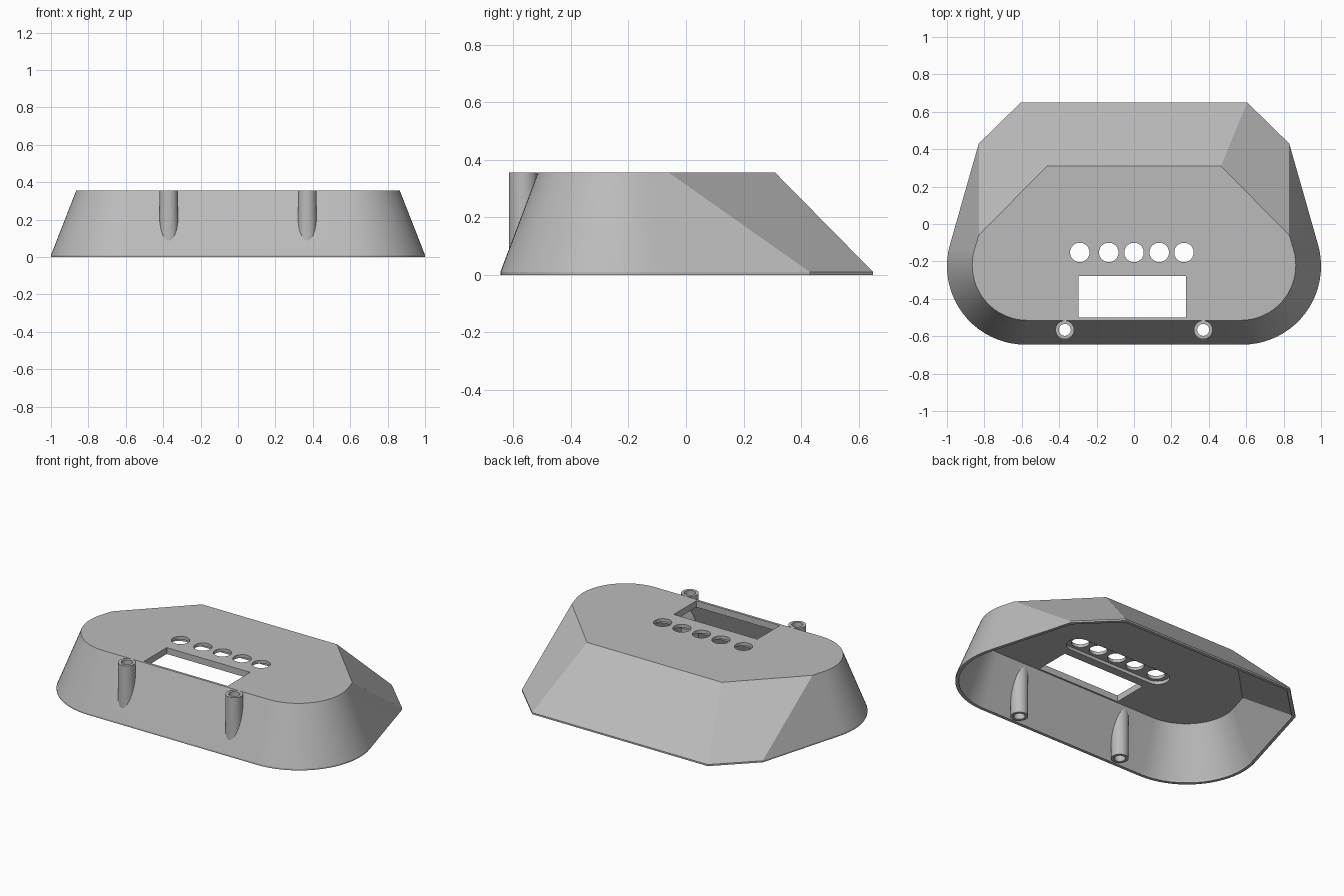
import bpy, math
from mathutils import Vector

cube = bpy.data.objects.get("Cube")
if cube:
    bpy.data.objects.remove(cube, do_unlink=True)

HEIGHT, RIM, WALL, ROOF = 0.355, 0.01, 0.02, 0.04

grey = bpy.data.materials.new("plain grey")
grey.use_nodes = True
colour = (0.5, 0.5, 0.5, 1)
grey.diffuse_color = colour
grey.node_tree.nodes["Principled BSDF"].inputs["Base Color"].default_value = colour


def outline(centre, radius, corners, steps=20):
    """Closed outline: rounded front corners, angular back."""
    half = []
    for i in range(steps + 1):
        a = math.radians(-90 + 106 * i / steps)
        half.append(Vector((centre[0] + radius * math.cos(a),
                            centre[1] + radius * math.sin(a))))
    half += [Vector(c) for c in corners]
    return half + [Vector((-p.x, p.y)) for p in reversed(half)]


base = outline((0.58, -0.225), 0.42, [(0.83, 0.43), (0.605, 0.65)])
crown = outline((0.57, -0.22), 0.295, [(0.83, -0.06), (0.465, 0.31)])


def inset(points, d):
    """Move every edge of a counter-clockwise outline inward by d."""
    result = []
    for i, p in enumerate(points):
        e1 = (p - points[i - 1]).normalized()
        e2 = (points[(i + 1) % len(points)] - p).normalized()
        n1, n2 = Vector((-e1.y, e1.x)), Vector((-e2.y, e2.x))
        result.append(p + (n1 + n2) * d / (1 + n1.dot(n2)))
    return result


def ring(z, d=0.0):
    t = max(0.0, (z - RIM) / (HEIGHT - RIM))
    pts = [a.lerp(b, t) for a, b in zip(base, crown)]
    return [(p.x, p.y, z) for p in (inset(pts, d) if d else pts)]


def loft(name, rings):
    """Solid skinned through rings of equal length."""
    n = len(rings[0])
    faces = [tuple(reversed(range(n))),
             tuple(range(n * (len(rings) - 1), n * len(rings)))]
    for r in range(len(rings) - 1):
        for i in range(n):
            j = (i + 1) % n
            faces.append((r * n + i, r * n + j, (r + 1) * n + j, (r + 1) * n + i))
    mesh = bpy.data.meshes.new(name)
    mesh.from_pydata([v for rg in rings for v in rg], [], faces)
    mesh.materials.append(grey)
    obj = bpy.data.objects.new(name, mesh)
    bpy.context.collection.objects.link(obj)
    return obj


def prism(name, pts, z0, z1):
    return loft(name, [[(x, y, z) for x, y in pts] for z in (z0, z1)])


def pill(x, y, r, half_length=0.0, n=32):
    """Circle, or a stadium when half_length is given."""
    pts = []
    for i in range(n):
        a = 2 * math.pi * (i + 0.5) / n
        side = math.copysign(half_length, math.cos(a))
        pts.append((x + side + r * math.cos(a), y + r * math.sin(a)))
    return pts


def combine(target, tool, operation):
    mod = target.modifiers.new(tool.name, 'BOOLEAN')
    mod.object, mod.operation, mod.solver = tool, operation, 'EXACT'
    bpy.context.view_layer.objects.active = target
    bpy.ops.object.modifier_apply(modifier=mod.name)
    bpy.data.objects.remove(tool, do_unlink=True)


# Hollow housing
housing = loft("housing", [ring(0), ring(RIM), ring(HEIGHT)])
combine(housing, loft("hollow", [ring(-0.02, WALL), ring(RIM, WALL),
                                 ring(HEIGHT - ROOF, WALL)]), 'DIFFERENCE')

# Screw posts through the front wall
for x in (-0.37, 0.37):
    combine(housing, prism("screw_post", pill(x, -0.566, 0.05), 0, HEIGHT), 'UNION')
    combine(housing, prism("screw_bore", pill(x, -0.566, 0.032), -0.1, 0.5), 'DIFFERENCE')

# Display window
combine(housing, prism("window", [(-0.297, -0.5), (0.278, -0.5), (0.278, -0.277),
                                  (-0.297, -0.277)], 0.2, 0.5), 'DIFFERENCE')

# Button holes with a shared recess underneath
combine(housing, prism("recess", pill(-0.01, -0.152, 0.07, 0.29), 0.2, HEIGHT - 0.02), 'DIFFERENCE')
for x in (-0.29, -0.135, 0, 0.135, 0.267):
    combine(housing, prism("button_hole", pill(x, -0.152, 0.052), 0.2, 0.5), 'DIFFERENCE')

# Smooth curves, crisp edges
bpy.ops.object.select_all(action='DESELECT')
housing.select_set(True)
bpy.context.view_layer.objects.active = housing
bpy.ops.object.shade_smooth_by_angle(angle=math.radians(15))
